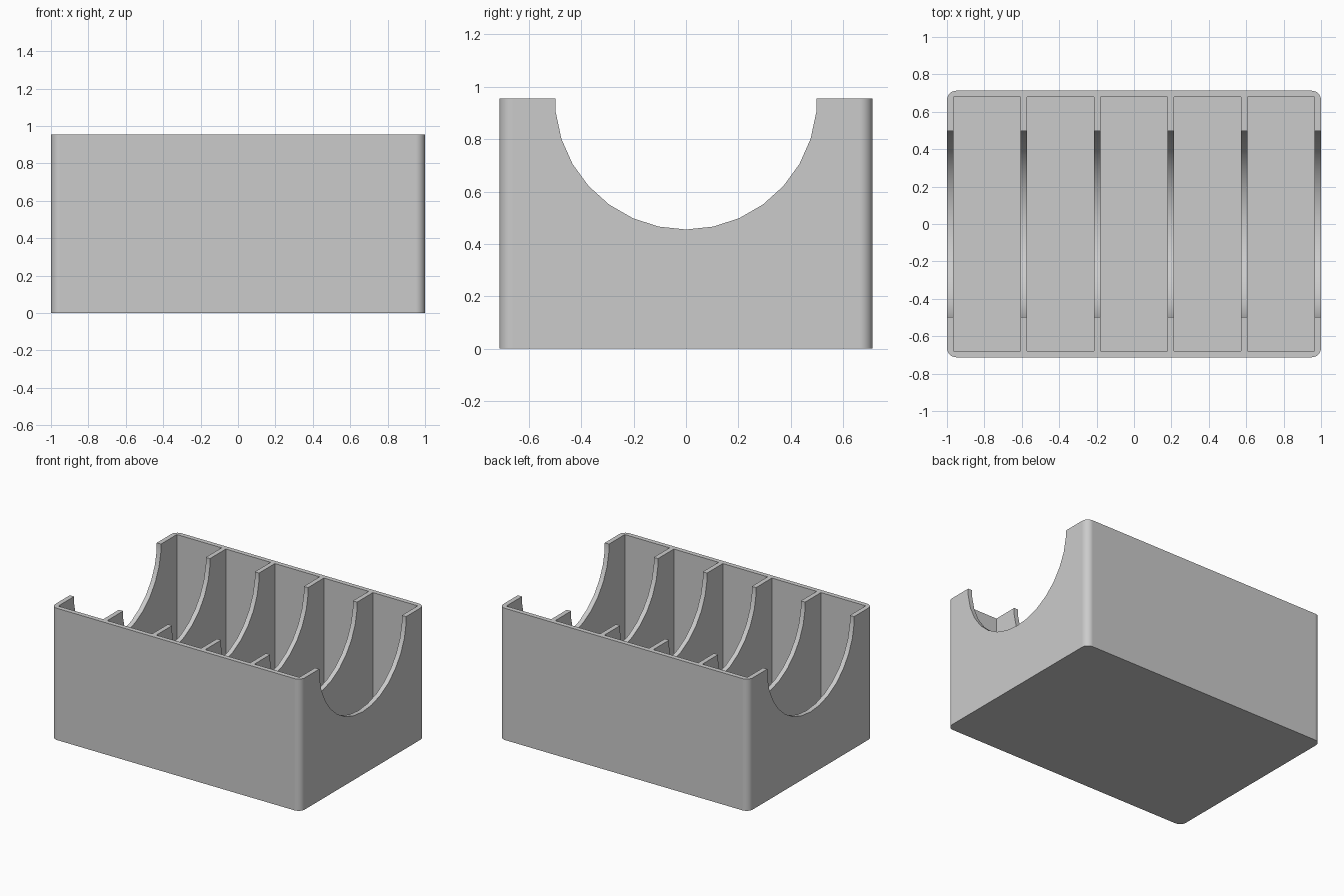
import bpy
import bmesh
import math
from mathutils import Matrix

WIDTH, DEPTH, HEIGHT = 2.0, 1.425, 0.955
WALL = 0.034
BAYS = 5
CORNER = 0.05
ARC_RADIUS = 0.5

cube = bpy.data.objects.get("Cube")
if cube:
    bpy.data.objects.remove(cube, do_unlink=True)

grey = bpy.data.materials.new("plain grey")
grey.use_nodes = True
colour = (0.6, 0.6, 0.6, 1)
grey.diffuse_color = colour
grey.node_tree.nodes["Principled BSDF"].inputs["Base Color"].default_value = colour


def make_object(name, bm):
    mesh = bpy.data.meshes.new(name)
    bm.to_mesh(mesh)
    bm.free()
    mesh.materials.append(grey)
    obj = bpy.data.objects.new(name, mesh)
    bpy.context.collection.objects.link(obj)
    return obj


def add_box(bm, size, centre):
    matrix = Matrix.Translation(centre) @ Matrix.Diagonal((*size, 1))
    bmesh.ops.create_cube(bm, size=1, matrix=matrix)


def cut(target, cutter):
    cutter.hide_render = True
    mod = target.modifiers.new("cut", 'BOOLEAN')
    mod.operation = 'DIFFERENCE'
    mod.solver = 'EXACT'
    mod.object = cutter
    bpy.context.view_layer.objects.active = target
    bpy.ops.object.modifier_apply(modifier=mod.name)
    bpy.data.objects.remove(cutter, do_unlink=True)


# Outer block with rounded upright corners
bm = bmesh.new()
add_box(bm, (WIDTH, DEPTH, HEIGHT), (0, 0, HEIGHT / 2))
uprights = [e for e in bm.edges
            if abs(e.verts[0].co.z - e.verts[1].co.z) > HEIGHT / 2]
bmesh.ops.bevel(bm, geom=uprights, offset=CORNER, segments=8,
                profile=0.5, affect='EDGES')
tray = make_object("divided_tray", bm)

# Five equal bays, leaving the outer walls, dividers and floor
pitch = (WIDTH - WALL) / BAYS
bm = bmesh.new()
for i in range(BAYS):
    x = (i - (BAYS - 1) / 2) * pitch
    add_box(bm, (pitch - WALL, DEPTH - 2 * WALL, HEIGHT),
            (x, 0, WALL + HEIGHT / 2))
cut(tray, make_object("bay_cutter", bm))

# Round trough through the end walls and dividers
bm = bmesh.new()
turn = (Matrix.Translation((0, 0, HEIGHT))
        @ Matrix.Rotation(math.pi / 2, 4, 'Y'))
bmesh.ops.create_cone(bm, cap_ends=True, segments=30, radius1=ARC_RADIUS,
                      radius2=ARC_RADIUS, depth=WIDTH * 1.2, matrix=turn)
# Put a corner of the round profile at its lowest point
if min(v.co.z for v in bm.verts) > HEIGHT - ARC_RADIUS + 0.001:
    bmesh.ops.rotate(bm, verts=bm.verts, cent=(0, 0, HEIGHT),
                     matrix=Matrix.Rotation(math.pi / 30, 3, 'X'))
cut(tray, make_object("trough_cutter", bm))

# Smooth curves, crisp edges and flat walls
bpy.ops.object.select_all(action='DESELECT')
tray.select_set(True)
bpy.context.view_layer.objects.active = tray
bpy.ops.object.shade_smooth_by_angle(angle=math.radians(30))
weighted = tray.modifiers.new("flat walls", 'WEIGHTED_NORMAL')
weighted.keep_sharp = True
